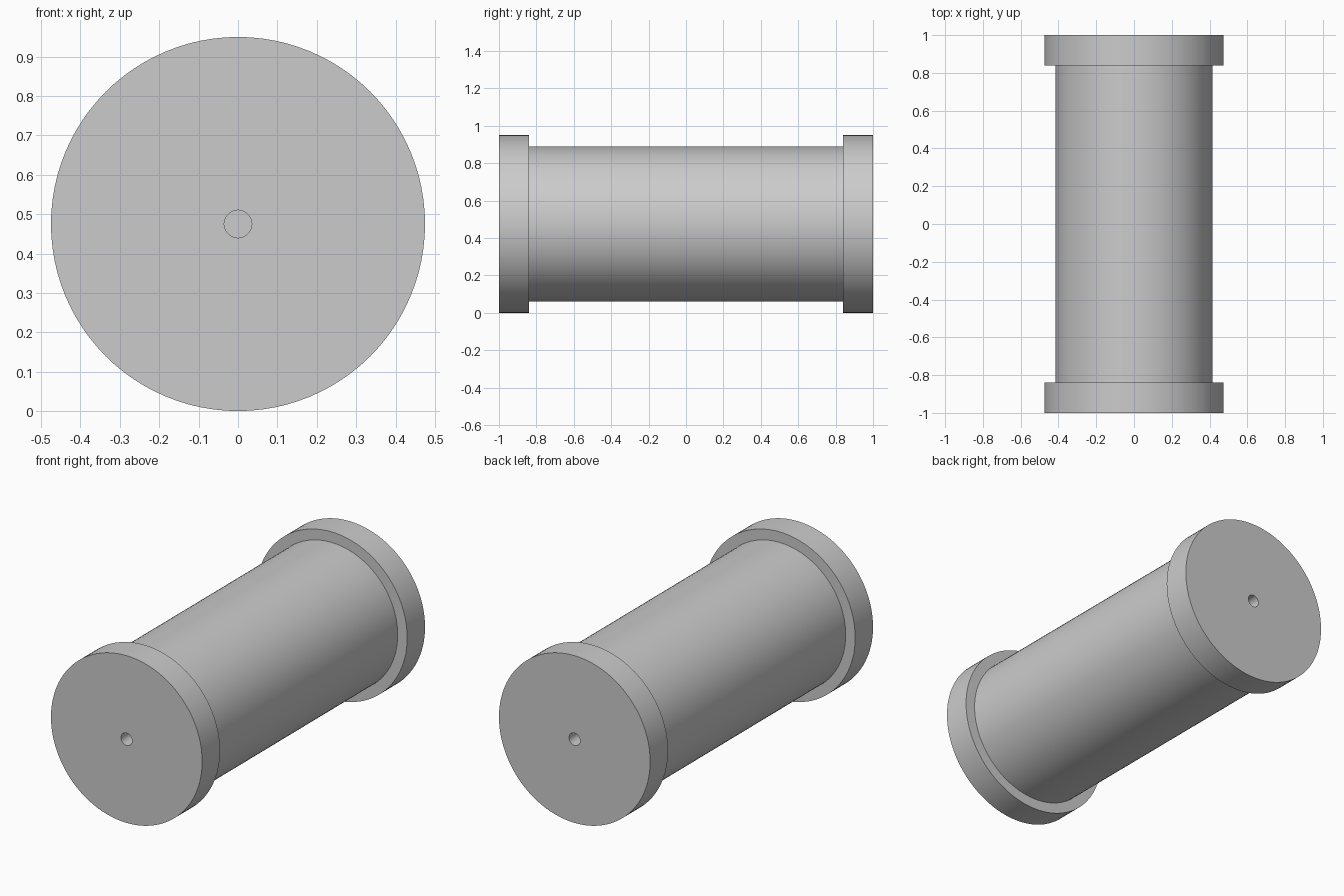
import bpy
import math

SEGMENTS = 96
CAP_R, BODY_R, HOLE_R = 0.475, 0.415, 0.035
CAP_DEPTH, HOLE_DEPTH = 0.16, 0.08

cube = bpy.data.objects.get("Cube")
if cube:
    bpy.data.objects.remove(cube, do_unlink=True)

# Single plain grey
grey = bpy.data.materials.new("plain_grey")
grey.use_nodes = True
colour = (0.6, 0.6, 0.6, 1)
grey.diffuse_color = colour
grey.node_tree.nodes["Principled BSDF"].inputs["Base Color"].default_value = colour


def lathe(name, profile):
    """Revolve (radius, y) points about the lengthwise axis, fanning the ends shut."""
    verts, faces = [], []
    for radius, y in profile:
        for i in range(SEGMENTS):
            a = math.tau * i / SEGMENTS
            verts.append((radius * math.cos(a), y, CAP_R + radius * math.sin(a)))
    for row in range(len(profile) - 1):
        for i in range(SEGMENTS):
            j = (i + 1) % SEGMENTS
            a, b = row * SEGMENTS, (row + 1) * SEGMENTS
            faces.append((a + i, b + i, b + j, a + j))
    last = (len(profile) - 1) * SEGMENTS
    faces.append(tuple(range(SEGMENTS)))
    faces.append(tuple(reversed(range(last, last + SEGMENTS))))
    mesh = bpy.data.meshes.new(name)
    mesh.from_pydata(verts, [], faces)
    mesh.materials.append(grey)
    obj = bpy.data.objects.new(name, mesh)
    bpy.context.collection.objects.link(obj)
    bpy.ops.object.select_all(action="DESELECT")
    obj.select_set(True)
    bpy.context.view_layer.objects.active = obj
    # Consistent outward normals, then smooth sides with crisp rims
    bpy.ops.object.mode_set(mode="EDIT")
    bpy.ops.mesh.select_all(action="SELECT")
    bpy.ops.mesh.normals_make_consistent(inside=False)
    bpy.ops.object.mode_set(mode="OBJECT")
    bpy.ops.object.shade_smooth_by_angle(angle=math.radians(30))
    return obj


# Long drum between the caps
inner = 1 - CAP_DEPTH
lathe("drum", [(BODY_R, -inner), (BODY_R, inner)])

# End caps, each with a blind centre hole
for name, side in (("front_cap", -1), ("back_cap", 1)):
    lathe(name, [
        (HOLE_R, side * (1 - HOLE_DEPTH)),
        (HOLE_R, side),
        (CAP_R, side),
        (CAP_R, side * inner),
    ])
